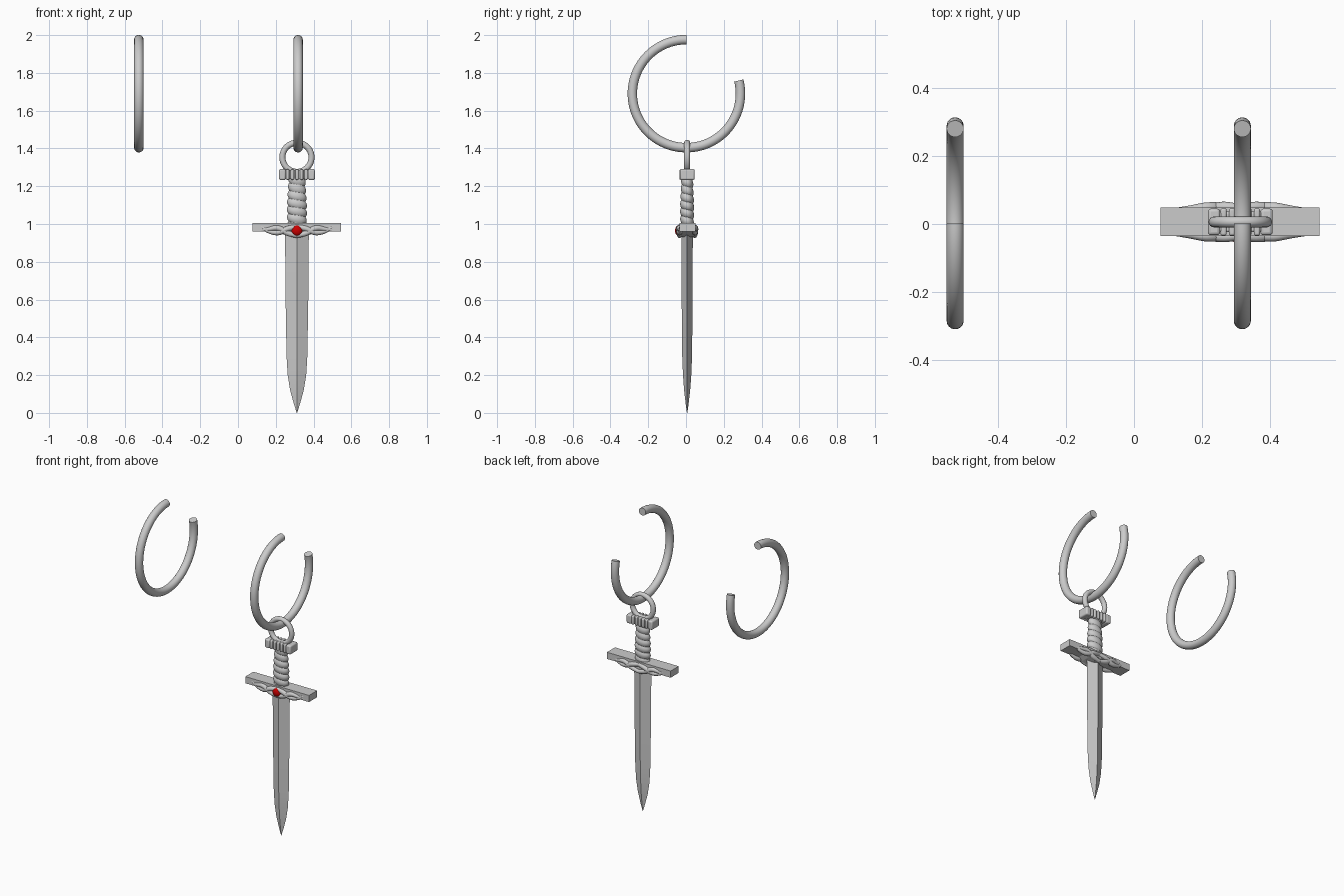
import bpy, bmesh
from math import sin, cos, pi, radians
from mathutils import Vector

if "Cube" in bpy.data.objects:
    bpy.data.objects.remove(bpy.data.objects["Cube"])

SX, SY = 0.312, 0.006          # sword axis


def finish(obj, angle=35):
    bpy.ops.object.select_all(action='DESELECT')
    obj.select_set(True)
    bpy.context.view_layer.objects.active = obj
    bpy.ops.object.shade_smooth_by_angle(angle=radians(angle))
    return obj


def loft(name, rings, angle=35):
    """Skin a list of equal-length point rings and cap both ends."""
    bm = bmesh.new()
    rows = [[bm.verts.new(p) for p in ring] for ring in rings]
    n = len(rows[0])
    for a, b in zip(rows, rows[1:]):
        for i in range(n):
            j = (i + 1) % n
            bm.faces.new((a[i], a[j], b[j], b[i]))
    bm.faces.new(rows[0])
    bm.faces.new(rows[-1])
    bmesh.ops.recalc_face_normals(bm, faces=bm.faces)
    me = bpy.data.meshes.new(name)
    bm.to_mesh(me)
    bm.free()
    obj = bpy.data.objects.new(name, me)
    bpy.context.collection.objects.link(obj)
    return finish(obj, angle)


def box(name, centre, size, bevel=0.0):
    bpy.ops.mesh.primitive_cube_add(size=1, location=centre)
    obj = bpy.context.object
    obj.name = name
    obj.scale = size
    bpy.ops.object.transform_apply(location=False, rotation=False, scale=True)
    if bevel:
        mod = obj.modifiers.new("bevel", 'BEVEL')
        mod.width, mod.segments = bevel, 3
    return finish(obj)


def strand(name, points, radius):
    """Smooth tapered tube through (x, y, z, relative radius) points."""
    cu = bpy.data.curves.new(name, 'CURVE')
    cu.dimensions = '3D'
    cu.bevel_depth, cu.bevel_resolution = radius, 3
    cu.resolution_u, cu.use_fill_caps = 6, True
    sp = cu.splines.new('BEZIER')
    sp.bezier_points.add(len(points) - 1)
    for bp, (x, y, z, r) in zip(sp.bezier_points, points):
        bp.co, bp.radius = (x, y, z), r
        bp.handle_left_type = bp.handle_right_type = 'AUTO'
    obj = bpy.data.objects.new(name, cu)
    bpy.context.collection.objects.link(obj)
    return obj


# Open ear hoops
def hoop(name, x):
    rings, n, m = [], 96, 24
    for k in range(n + 1):
        a = radians(90 + 284 * k / n)
        rings.append([])
        for i in range(m):
            t = 2 * pi * i / m
            r = 0.286 + 0.025 * cos(t)
            rings[-1].append((x + 0.025 * sin(t), 0.002 + r * cos(a), 1.69 + r * sin(a)))
    return loft(name, rings)


hoop("left_hoop", -0.525)
hoop("right_hoop", 0.318)

# Hanging ring
bpy.ops.mesh.primitive_torus_add(location=(SX, SY, 1.353), rotation=(pi / 2, 0, 0),
                                 major_radius=0.077, minor_radius=0.016,
                                 major_segments=64, minor_segments=16)
bpy.context.object.name = "hanging_ring"
finish(bpy.context.object)

# Pommel: slim core, solid ends, vertical ribs front and back
box("pommel_core", (SX, SY, 1.262), (0.17, 0.060, 0.050), 0.006)
for s in (-1, 1):
    box("pommel_end", (SX + s * 0.077, SY, 1.262), (0.036, 0.078, 0.058), 0.009)
    for i in range(5):
        box("pommel_rib", (SX + (i - 2) * 0.0245, SY + s * 0.024, 1.262),
            (0.018, 0.032, 0.056), 0.006)

# Twisted grip
rings = []
for k in range(151):
    f = k / 150
    bulge = 0.046 + 0.004 * sin(pi * min(1, f * 1.3)) - 0.004 * f
    ring = []
    for i in range(40):
        t = 2 * pi * i / 40
        g = 0.86 + 0.18 * abs(sin(pi * 6 * f + t / 2)) ** 0.7
        ring.append((SX + bulge * 1.06 * g * cos(t), SY + 0.74 * bulge * g * sin(t),
                     0.995 + 0.245 * f))
    rings.append(ring)
loft("grip", rings, 60)

# Diamond-section blade
profile = [(0.97, 0.063, 0.030), (0.60, 0.060, 0.029), (0.30, 0.055, 0.026),
           (0.20, 0.049, 0.022), (0.12, 0.036, 0.016), (0.05, 0.017, 0.008),
           (0.0, 0.001, 0.001)]
loft("blade", [[(SX + w, SY, z), (SX, SY + d, z), (SX - w, SY, z), (SX, SY - d, z)]
               for z, w, d in profile], 12)

# Crossguard bar and the pointed collar under it
box("guard_bar", (SX - 0.001, SY + 0.001, 0.982), (0.466, 0.084, 0.044), 0.0)
loft("guard_collar", [[(SX + sx * w, SY + sy * d, z)
                       for sx, sy in ((-1, -1), (1, -1), (1, 1), (-1, 1))]
                      for z, w, d in ((0.962, 0.105, 0.042), (0.945, 0.072, 0.040),
                                      (0.932, 0.030, 0.036))], 10)

# Interlaced vines on the front and back of the guard
for face in (-1, 1):
    y = SY + face * 0.036
    for s in (-1, 1):
        for name, pts in (
            ("vine_upper", [(0.0, .004, 0.938, .9), (0.05, .006, 0.952, 1.1), (0.10, .006, 0.978, 1.1),
                            (0.155, .0, 0.972, .8), (0.20, -.003, 0.972, .5), (0.228, -.004, 0.985, .25)]),
            ("vine_lower", [(0.0, .004, 0.985, .9), (0.045, .008, 0.976, 1.1), (0.10, .004, 0.955, 1.1),
                            (0.15, .0, 0.962, .8), (0.195, -.002, 0.984, .5), (0.225, -.004, 0.970, .25)]),
        ):
            strand(name, [(SX + s * px, y + face * py, pz, r) for px, py, pz, r in pts], 0.014)

# Red gem
bpy.ops.mesh.primitive_uv_sphere_add(segments=32, ring_count=16, radius=1,
                                     location=(SX, SY - 0.044, 0.965))
gem = bpy.context.object
gem.name = "gem"
gem.scale = (0.029, 0.020, 0.029)
finish(gem)
red = bpy.data.materials.new("gem_red")
red.diffuse_color = (0.6, 0.0, 0.0, 1)
red.use_nodes = True
red.node_tree.nodes["Principled BSDF"].inputs["Base Color"].default_value = red.diffuse_color
gem.data.materials.append(red)
